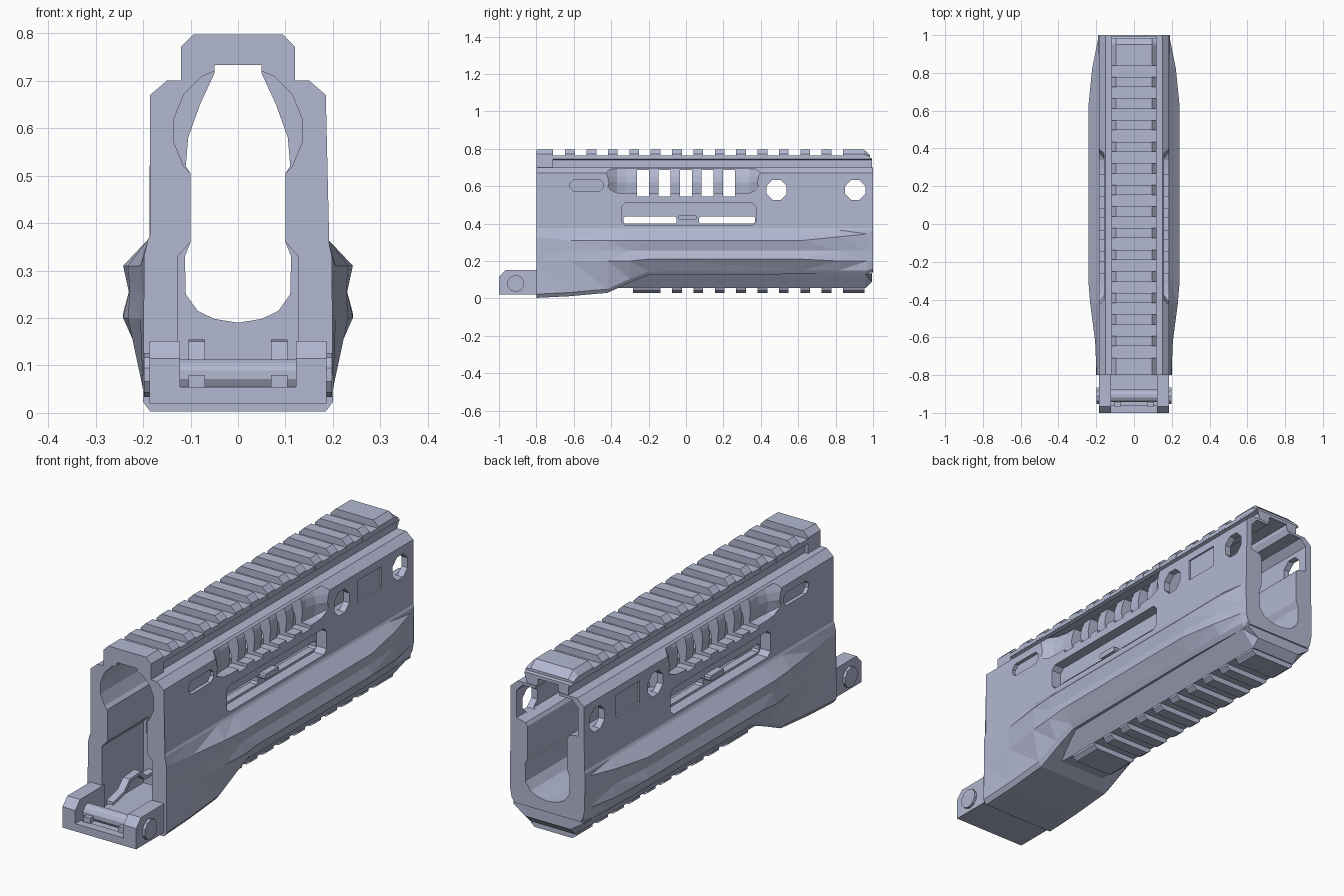
import bpy, bmesh, math

cube = bpy.data.objects.get("Cube")
if cube:
    bpy.data.objects.remove(cube, do_unlink=True)

COLOUR = (0.45, 0.48, 0.64, 1)
grey = bpy.data.materials.new("pale blue grey")
grey.use_nodes = True
grey.diffuse_color = COLOUR
grey.node_tree.nodes["Principled BSDF"].inputs["Base Color"].default_value = COLOUR


def loft(name, sections, axis="y"):
    """Skin closed rings [(position, [(u, z), ...]), ...] along an axis."""
    bm = bmesh.new()
    rings = []
    for a, pts in sections:
        rings.append([bm.verts.new((u, a, z) if axis == "y" else (a, u, z)) for u, z in pts])
    n = len(rings[0])
    for r, s in zip(rings, rings[1:]):
        for i in range(n):
            bm.faces.new((r[i], r[(i + 1) % n], s[(i + 1) % n], s[i]))
    bm.faces.new(rings[0])
    bm.faces.new(rings[-1])
    bmesh.ops.triangulate(bm, faces=bm.faces)
    bmesh.ops.recalc_face_normals(bm, faces=bm.faces)
    if bm.calc_volume(signed=True) < 0:
        bmesh.ops.reverse_faces(bm, faces=bm.faces)
    mesh = bpy.data.meshes.new(name)
    bm.to_mesh(mesh)
    bm.free()
    mesh.materials.append(grey)
    ob = bpy.data.objects.new(name, mesh)
    bpy.context.scene.collection.objects.link(ob)
    return ob


def prism(name, pts, a, b, axis="y"):
    return loft(name, [(a, pts), (b, pts)], axis)


def both(half):
    """Mirror a half profile, listed top to bottom, across x = 0."""
    return half + [(-x, z) for x, z in reversed(half) if x > 0]


def rect(u0, u1, z0, z1, c=0):
    """Rectangle with optional chamfered corners."""
    if not c:
        return [(u0, z0), (u1, z0), (u1, z1), (u0, z1)]
    return [(u0 + c, z0), (u1 - c, z0), (u1, z0 + c), (u1, z1 - c),
            (u1 - c, z1), (u0 + c, z1), (u0, z1 - c), (u0, z0 + c)]


def ngon(u, z, r, n=8):
    return [(u + r * math.cos(math.tau * (i + .5) / n), z + r * math.sin(math.tau * (i + .5) / n))
            for i in range(n)]


def volume(mesh):
    """Triangulate a mesh in place and return its signed volume."""
    bm = bmesh.new()
    bm.from_mesh(mesh)
    bmesh.ops.triangulate(bm, faces=bm.faces)
    bm.to_mesh(mesh)
    v = bm.calc_volume(signed=True)
    bm.free()
    return v


def cut(target, cutters):
    """Subtract cutters one by one, taking the first solver with a plausible volume."""
    for c in cutters:
        c.hide_render = True
        before, limit = volume(target.data), volume(c.data)
        for solver in ("MANIFOLD", "EXACT"):
            m = target.modifiers.new("cut", "BOOLEAN")
            m.operation, m.solver, m.object = "DIFFERENCE", solver, c
            dg = bpy.context.evaluated_depsgraph_get()
            mesh = bpy.data.meshes.new_from_object(target.evaluated_get(dg))
            target.modifiers.clear()
            if 1e-7 < before - volume(mesh) < limit * 1.01:
                target.data = mesh
                break


# Outer shell: straight upper walls, bulged lower flanks that rise behind the front
def section(y, bulge, waist, hi, lo, foot, floor):
    return (y, both([(.15, .7), (.185, .67), (.185, .375), (.19, .365), (bulge, hi), (waist, .255),
                     (bulge, lo), (foot, floor + .02), (foot - .015, floor)]))


shell = loft("shell", [
    section(-.8, .198, .197, .33, .2, .2, .003),
    section(-.62, .206, .204, .31, .2, .2, .012),
    section(-.42, .232, .228, .31, .2, .2, .03),
    section(-.3, .242, .23, .31, .2, .2, .085),
    section(-.2, .242, .228, .31, .21, .2, .125),
    section(.62, .242, .228, .31, .21, .2, .13),
    section(.82, .222, .212, .33, .2, .195, .13),
    section(.97, .192, .19, .345, .2, .188, .13),
    section(1, .188, .186, .345, .2, .18, .14)])

# Recesses on each flank: scoop, long pocket, front notch, shallow panel
cutters = []
for s in (-1, 1):
    def scoop(y, out, z0):
        return (y, [(s * (.137 + out), z0), (s * (.143 + out), .62), (s * (.137 + out), .655),
                    (s * (.122 + out), .692), (s * .3, .692), (s * .3, z0)])
    cutters.append(loft("scoop", [scoop(-.425, .052, .59), scoop(-.37, .012, .565),
                                  scoop(-.32, 0, .56), scoop(.29, 0, .56),
                                  scoop(.34, .012, .565), scoop(.395, .052, .59)]))
    for u0, u1, z0, z1, c, depth in ((-.345, .375, .39, .51, .02, .135),
                                     (-.62, -.44, .575, .635, .02, .168),
                                     (.6, .77, .535, .635, 0, .177)):
        cutters.append(prism("pocket", rect(u0, u1, z0, z1, c), s * depth, s * .3, "x"))

# Full-length bore, round above and U-shaped below
bore = prism("bore_cutter", both([
    (.05, .733), (.05, .715), (.08, .65), (.105, .58), (.11, .52), (.1, .505), (.1, .36),
    (.112, .33), (.11, .25), (.085, .215), (.05, .198), (0, .19)]), -1.2, 1.2)
arch = prism("arch_cutter", ngon(0, .595, .137, 16), -1, -.45)
channel = prism("channel_cutter", both([(.1, .36), (.127, .33), (.127, .05)]), -1, -.5)
rear_cavity = prism("rear_cavity_cutter", both([(.125, .688), (.155, .655), (.155, .53), (.09, .515)]),
                    .42, 1.2)
cutters += [bore, arch, channel, rear_cavity]

# Cross holes and vent slots through both walls
for y in (.485, .905):
    cutters.append(prism("hole", ngon(y, .58, .058), -.4, .4, "x"))
for i in range(5):
    y = -.23 + i * .115
    cutters.append(prism("vent", rect(y - .031, y + .031, .545, .688), -.4, .4, "x"))
for y0, y1 in ((-.335, -.05), (.07, .37)):
    cutters.append(prism("slot", rect(y0, y1, .4, .437, .008), -.4, .4, "x"))

# Top rail base, with a narrow neck below the overhang
rail = loft("top_rail_base", [(y, both([(.118, z), (.12, .745), (.103, .74), (.103, .69)]))
                              for y, z in ((-.79, .765), (.96, .765), (.995, .748))])
front_block = prism("top_rail_front_block",
                    both([(.095, .797), (.12, .772), (.12, .69)]), -.8, -.71)
cut(rail, [bore, arch])
cut(front_block, [bore, arch])
cut(shell, cutters)
for c in cutters:
    bpy.data.objects.remove(c, do_unlink=True)

# Rail teeth
PITCH = .1143
tooth = both([(.095, .797), (.12, .772), (.12, .75)])
for i in range(13):
    y = -.62 + i * PITCH
    prism("top_rail_tooth", tooth, y - .026, y + .026)
loft("top_rail_rear_tooth", [(.84, tooth), (.95, tooth),
                             (.985, both([(.095, .765), (.12, .76), (.12, .75)]))])

# Lower rail under the raised belly
loft("lower_rail_base", [(y, both([(.175, .15), (.175, .13), (.115, z), (.095, z)]))
                         for y, z in ((-.36, .055), (.96, .055), (.995, .09))])
low_tooth = both([(.115, .06), (.115, .045), (.095, .03)])
for i in range(9):
    y = -.163 + i * PITCH
    prism("lower_rail_tooth", low_tooth, y - (.026 if i else .12), y + .026)
prism("lower_rail_rear_tooth", low_tooth, .84, .955)

# Front hinge lugs and pin, clip arms in the channel, catches on the slot bridges
lug = [(-1, .02), (-.79, .02), (-.79, .152), (-.965, .152), (-1, .115)]
clip = [(-.8, .09), (-.72, .11), (-.68, .15), (-.6, .155), (-.56, .12), (-.5, .12),
        (-.5, .105), (-.57, .105), (-.61, .14), (-.67, .135), (-.71, .095), (-.8, .075)]
for s in (-1, 1):
    prism("hinge_lug", lug, s * .122, s * .186, "x")
    prism("pin_head", ngon(-.91, .08, .046, 10), s * .18, s * .198, "x")
    prism("pin_stop", rect(-.965, -.93, .055, .08), s * .07, s * .104, "x")
    prism("clip_arm", clip, s * .07, s * .104, "x")
    prism("slot_catch", rect(-.04, .06, .42, .445, .006), s * .13, s * .165, "x")
prism("hinge_floor", rect(-.98, -.78, .02, .04), -.13, .13, "x")
prism("hinge_front_bar", rect(-1, -.96, .02, .055), -.13, .13, "x")
prism("hinge_pin", ngon(-.91, .08, .034, 12), -.19, .19, "x")
